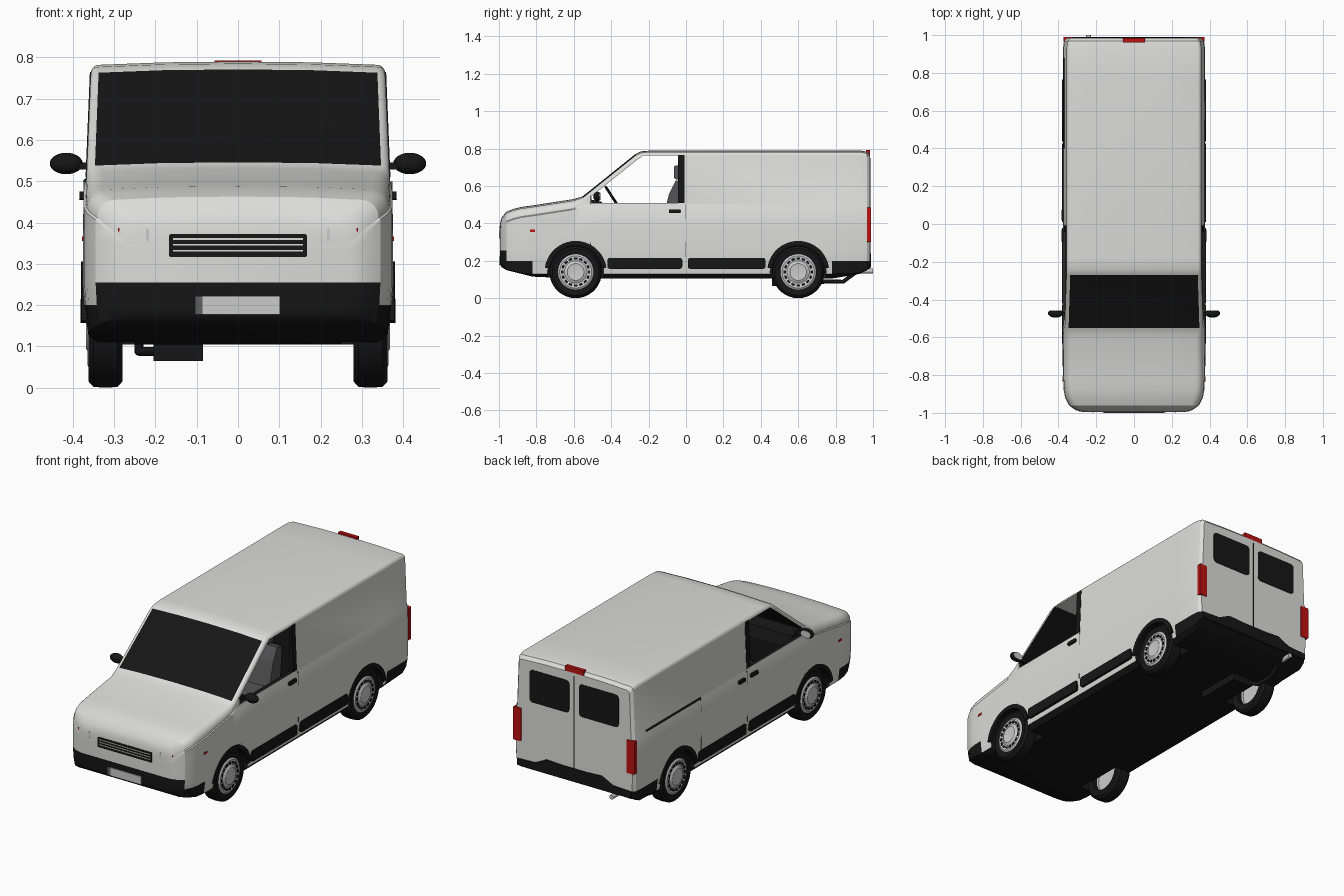
import bpy, bmesh, math
from mathutils import Vector

if "Cube" in bpy.data.objects:
    bpy.data.objects.remove(bpy.data.objects["Cube"])


def material(name, rgb):
    m = bpy.data.materials.new(name)
    m.use_nodes = True
    m.diffuse_color = (*rgb, 1)
    m.node_tree.nodes["Principled BSDF"].inputs["Base Color"].default_value = (*rgb, 1)
    return m


WHITE = material("body white", (0.72, 0.72, 0.7))
BLACK = material("trim black", (0.008, 0.008, 0.008))
RED = material("lamp red", (0.5, 0.006, 0.006))
SEAT = material("seat grey", (0.09, 0.09, 0.095))
METAL = material("light metal", (0.6, 0.6, 0.6))
SEAM = material("seam grey", (0.12, 0.12, 0.12))


def finish(name, bm, *mats, smooth=True):
    bmesh.ops.remove_doubles(bm, verts=bm.verts, dist=1e-5)
    bmesh.ops.recalc_face_normals(bm, faces=bm.faces)
    mesh = bpy.data.meshes.new(name)
    bm.to_mesh(mesh)
    bm.free()
    for m in mats:
        mesh.materials.append(m)
    ob = bpy.data.objects.new(name, mesh)
    bpy.context.collection.objects.link(ob)
    if smooth:
        smooth_object(ob)
    return ob


def smooth_object(ob):
    bpy.ops.object.select_all(action='DESELECT')
    ob.select_set(True)
    bpy.context.view_layer.objects.active = ob
    bpy.ops.object.shade_smooth_by_angle(angle=math.radians(26))


def prism_mesh(front, back):
    bm = bmesh.new()
    a, b = [[bm.verts.new(p) for p in ps] for ps in (front, back)]
    bm.faces.new(a)
    bm.faces.new(b[::-1])
    for i in range(len(a)):
        j = (i + 1) % len(a)
        bm.faces.new((a[j], a[i], b[i], b[j]))
    return bm


def prism_x(name, pts, x0, x1, *mats):
    return finish(name, prism_mesh([(x0, *p) for p in pts], [(x1, *p) for p in pts]), *mats, smooth=False)


def prism_y(name, pts, y0, y1, mat):
    return finish(name, prism_mesh([(x, y0, z) for x, z in pts], [(x, y1, z) for x, z in pts]), mat, smooth=False)


def rect(a0, a1, b0, b1, r=0.0):
    """Rectangle outline with optional rounded corners."""
    if not r:
        return [(a0, b0), (a1, b0), (a1, b1), (a0, b1)]
    pts = []
    for k, (cx, cy) in enumerate([(a1 - r, b1 - r), (a0 + r, b1 - r), (a0 + r, b0 + r), (a1 - r, b0 + r)]):
        for s in range(4):
            t = math.radians(90 * k + 30 * s)
            pts.append((cx + r * math.cos(t), cy + r * math.sin(t)))
    return pts


def lathe(name, profile, center, side, *mats, n=36):
    """Spin (radius, x) points about the x axis."""
    bm = bmesh.new()
    rings = []
    for r, x in profile:
        rings.append([bm.verts.new((side * (center[0] + x), center[1] + r * math.cos(2 * math.pi * i / n),
                                    center[2] + r * math.sin(2 * math.pi * i / n))) for i in range(n)])
    for a, b in zip(rings, rings[1:]):
        for i in range(n):
            j = (i + 1) % n
            bm.faces.new((a[i], a[j], b[j], b[i]))
    return finish(name, bm, *mats)


# Body stations: y, half width, bottom, top
STATIONS = [(-.995, .27, .18, .39), (-.985, .31, .165, .425), (-.96, .345, .15, .455), (-.92, .365, .14, .47),
            (-.88, .372, .13, .48), (-.82, .375, .115, .488), (-.6, .376, .105, .522), (-.55, .376, .105, .538),
            (-.27, .376, .105, .763), (-.24, .376, .105, .777), (-.18, .376, .105, .782), (.78, .376, .105, .782),
            (.93, .376, .13, .782), (.968, .371, .15, .775), (.984, .358, .16, .758)]
LEVELS = [(.13, .012), (.2, .003), (.255, 0), (.36, 0), (.49, 0), (.502, .005)]


def taper(z):
    return 1 - 0.04 * max(0, z - .42) / .36


def half_width(y, z):
    for a, b in zip(STATIONS, STATIONS[1:]):
        if y <= b[0]:
            break
    f = min(1, max(0, (y - a[0]) / (b[0] - a[0])))
    return (a[1] + f * (b[1] - a[1]) - (.005 if z > .5 else 0)) * taper(z)


def ring(y, w, zb, zt):
    r = .04 if y < -.58 else .02
    pts = [(w - .035, zb)]
    for k, (z, inset) in enumerate(LEVELS):
        z = min(max(z, zb + .004 * (k + 1)), zt - r - .004 * (len(LEVELS) - k))
        pts.append((w - inset, z))
    for s in range(6):
        t = math.radians(18 * s)
        pts.append((w - .005 - r + r * math.cos(t), zt - r + r * math.sin(t)))
    pts += [(w * .5, zt + .006), (0, zt + .008)]
    pts = [(x * taper(z), z) for x, z in pts]
    return [(x, y, z) for x, z in pts] + [(-x, y, z) for x, z in pts[-2::-1]]


# Body shell
bm = bmesh.new()
rings = [[bm.verts.new(p) for p in ring(*s)] for s in STATIONS]
L = len(rings[0])
for a, b in zip(rings, rings[1:]):
    for i in range(L):
        j = (i + 1) % L
        bm.faces.new((a[i], a[j], b[j], b[i]))
for cap in (rings[0], rings[-1]):
    for i in range(L // 2):
        bm.faces.new(list(dict.fromkeys((cap[i], cap[i + 1], cap[L - 2 - i], cap[L - 1 - i]))))
for f in bm.faces:
    x, y, z = f.calc_center_median()
    screen = -.55 < y < -.27 and abs(x) < .33 and z > .5
    bumper = (y < -.97 and z < .255) or ((y < -.82 or y > .8) and z < .2)
    f.material_index = int(screen or bumper or z < .13)
body = finish("body", bm, WHITE, BLACK, smooth=False)

# Cabin, side windows and wheel wells cut from the body
cabin = [(-.52, .31), (-.52, .535), (-.255, .745), (-.225, .765), (0, .765), (0, .31)]
window = [(-.505, .51), (-.505, .545), (-.26, .74), (-.23, .762), (-.04, .762), (-.04, .51)]
cutters = [prism_x("cabin_cutter", cabin, -.345, .345, WHITE, BLACK),
           prism_x("window_cutter", window, -.6, .6, WHITE, BLACK)]
AXLES = {"front": -.59, "rear": .6}
for y in AXLES.values():
    for s in (1, -1):
        cutters.append(lathe("well_cutter", [(0, .25), (.15, .25), (.15, .5), (0, .5)], (0, y, .14), s, WHITE, BLACK))
for c in cutters:
    c.hide_render = True
    for p in c.data.polygons:
        p.material_index = 0 if p.center.z > .76 else 1
    mod = body.modifiers.new("cut", 'BOOLEAN')
    mod.operation, mod.solver, mod.object = 'DIFFERENCE', 'EXACT', c
    bpy.context.view_layer.objects.active = body
    bpy.ops.object.modifier_apply(modifier=mod.name)
    bpy.data.objects.remove(c)
smooth_object(body)


# Thin trim that follows the body side
def side_plate(name, pts, side, mat, out=.005):
    front = [(side * (half_width(y, z) + out), y, z) for y, z in pts]
    back = [(side * (half_width(y, z) - .012), y, z) for y, z in pts]
    return finish(name, prism_mesh(front, back), mat, smooth=False)


for s, tag in ((1, "left"), (-1, "right")):
    side_plate(f"front_rub_strip_{tag}", rect(-.42, -.02, .157, .215, .012), s, BLACK)
    side_plate(f"rear_rub_strip_{tag}", rect(.01, .425, .157, .215, .012), s, BLACK)
    side_plate(f"door_handle_{tag}", rect(-.092, -.028, .455, .475, .006), s, BLACK, .01)
    side_plate(f"door_pillar_{tag}", rect(-.042, -.008, .51, .765), s, BLACK, .002)
    side_plate(f"door_front_seam_{tag}", rect(-.512, -.508, .27, .55), s, SEAM, .001)
    side_plate(f"door_rear_seam_{tag}", rect(-.006, -.003, .22, .5), s, SEAM, .001)
    side_plate(f"side_marker_{tag}", rect(-.835, -.808, .355, .366), s, RED, .003)
    # Wheel arches, wheels
    for end, y in AXLES.items():
        arc = [math.radians(8 + 164 * i / 20) for i in range(21)]
        outline = [(y + .166 * math.cos(t), .14 + .166 * math.sin(t)) for t in arc]
        outline += [(y + .142 * math.cos(t), .14 + .142 * math.sin(t)) for t in arc[::-1]]
        side_plate(f"{end}_arch_{tag}", outline, s, BLACK, .004)
        c = (0, y, .14)
        lathe(f"{end}_tyre_{tag}", [(.09, .285), (.125, .28), (.138, .292), (.14, .32), (.138, .35),
                                    (.125, .362), (.096, .358), (.09, .34), (.09, .285)], c, s, BLACK)
        lathe(f"{end}_rim_{tag}", [(.094, .29), (.096, .358), (.086, .364), (.06, .36), (.045, .368),
                                   (.03, .366), (0, .366), (0, .33), (.088, .325), (.094, .29)], c, s, METAL)
        for i in range(16):
            t = 2 * math.pi * i / 16
            u, v = Vector((math.cos(t), math.sin(t))), Vector((-math.sin(t), math.cos(t)))
            quad = [Vector(c[1:]) + u * a + v * b for a, b in rect(.066, .078, -.009, .009)]
            prism_x(f"{end}_rim_slot_{tag}", quad, s * .358, s * .365, BLACK)
    # Door mirror
    bm = bmesh.new()
    bmesh.ops.create_uvsphere(bm, u_segments=24, v_segments=12, radius=1)
    for v in bm.verts:
        v.co = (s * .416 + v.co.x * .04, -.472 + min(v.co.y, .45) * .024, .543 + v.co.z * .026)
    finish(f"mirror_housing_{tag}", bm, BLACK)
    prism_y(f"mirror_glass_{tag}", [(s * .416 + .031 * math.cos(t * .4), .543 + .019 * math.sin(t * .4))
                                    for t in range(16)], -.463, -.458, METAL)
    prism_y(f"mirror_arm_{tag}", rect(*sorted((s * .35, s * .395)), .528, .546), -.485, -.465, BLACK)
    # Rear glass and lamps
    prism_y(f"rear_window_{tag}", rect(*sorted((s * .03, s * .275)), .535, .715, .02), .975, .987, BLACK)
    prism_y(f"tail_lamp_{tag}", rect(*sorted((s * .325, s * .374)), .3, .485, .006), .967, .989, RED)
    # Headlamp details
    prism_y(f"front_marker_{tag}", rect(s * .289 - .002, s * .289 + .002, .378, .387), -.992, -.97, RED)
    prism_y(f"headlamp_edge_{tag}", rect(s * .219 - .004, s * .219 + .004, .355, .385, .003), -.998, -.985, METAL)
    # Seats
    for part, pts in {"cushion": rect(-.26, -.06, .31, .43, .03),
                      "back": [(-.13, .4), (-.03, .4), (-.01, .62), (-.055, .63), (-.09, .56)],
                      "headrest": rect(-.065, -.015, .635, .71, .015)}.items():
        w = .05 if part == "headrest" else .1
        prism_x(f"seat_{part}_{tag}", pts, s * .18 - w, s * .18 + w, SEAT)

# Side door rail and handle on one side only
side_plate("slide_rail", rect(.4, .88, .5, .507), -1, BLACK, .003)
side_plate("slide_handle", rect(.02, .075, .455, .475, .006), -1, BLACK, .01)
side_plate("slide_seam", rect(.4, .403, .22, .5), -1, SEAM, .001)

# Dashboard and steering wheel
prism_x("dashboard", [(-.519, .32), (-.519, .53), (-.45, .515), (-.43, .46), (-.44, .32)], -.34, .34, BLACK)
bpy.ops.mesh.primitive_torus_add(major_radius=.052, minor_radius=.007, major_segments=28, minor_segments=8,
                                 location=(.18, -.4, .55), rotation=(math.radians(-57), 0, 0))
wheel = bpy.context.object
wheel.name = "steering_wheel"
wheel.data.materials.append(BLACK)
smooth_object(wheel)

# Grille and number plate
prism_y("grille", rect(-.167, .167, .316, .372, .005), -.998, -.98, BLACK)
for z in (.332, .346, .36):
    prism_y("grille_bar", rect(-.158, .158, z - .002, z + .002), -1, -.99, WHITE)
prism_y("number_plate", rect(-.086, .102, .177, .222), -1, -.98, METAL)
prism_y("number_plate_strip", rect(-.104, -.086, .177, .222), -1, -.98, SEAM)

# Rear door seam, brake lamp and bumper hump
prism_y("rear_door_seam", rect(-.002, .002, .23, .75), .975, .986, BLACK)
prism_y("brake_lamp", rect(-.057, .057, .765, .793), .962, .984, RED)
prism_y("rear_bumper", [(-.35, .165), (.35, .165), (.35, .2), (.24, .205), (.17, .24), (.08, .235),
                        (-.08, .235), (-.17, .24), (-.24, .205), (-.35, .2)], .975, .989, BLACK)

# Exhaust
prism_x("muffler", rect(.46, .72, .065, .13), -.205, -.085, BLACK)


def pipe(name, pts, r, mat):
    cu = bpy.data.curves.new(name, 'CURVE')
    cu.dimensions, cu.bevel_depth, cu.use_fill_caps = '3D', r, True
    sp = cu.splines.new('POLY')
    sp.points.add(len(pts) - 1)
    for q, p in zip(sp.points, pts):
        q.co = (*p, 1)
    cu.materials.append(mat)
    bpy.context.collection.objects.link(bpy.data.objects.new(name, cu))


pipe("exhaust_pipe", [(-.15, .7, .088), (-.24, .73, .088), (-.24, .84, .088), (-.24, .91, .14), (-.24, .93, .145)], .011, BLACK)
pipe("exhaust_tip", [(-.24, .91, .145), (-.24, 1, .145)], .013, METAL)
